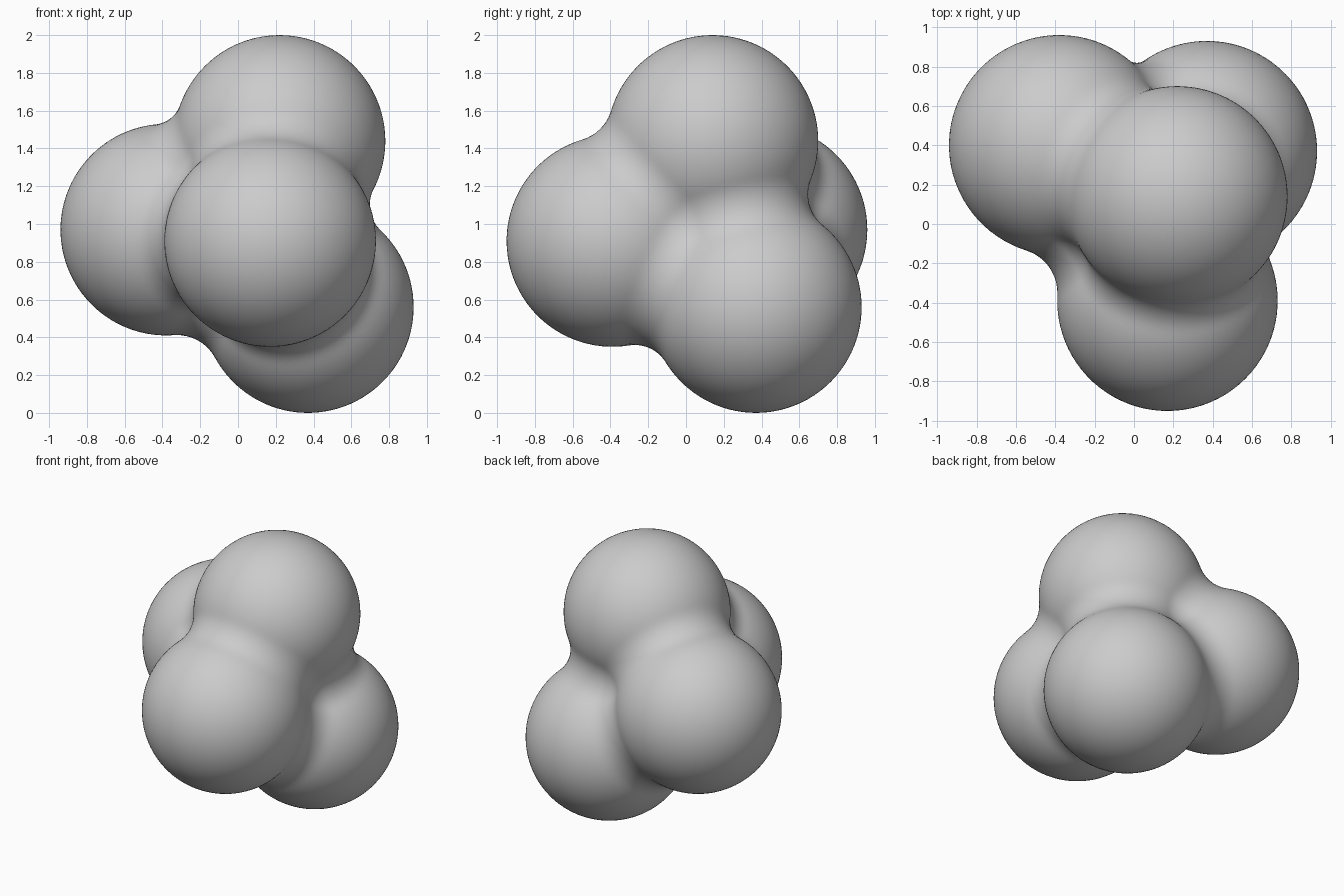
import bpy
import bmesh
from itertools import combinations
from mathutils import Vector

cube = bpy.data.objects.get("Cube")
if cube:
    bpy.data.objects.remove(cube, do_unlink=True)

# Four overlapping balls whose creases are filled by a rolling ball
BALL = 0.56
FILLET = 0.23
REACH = BALL + FILLET
lobes = {
    "top": Vector((0.22, 0.14, 1.44)),
    "front": Vector((0.17, -0.39, 0.91)),
    "right": Vector((-0.38, 0.40, 0.97)),
    "left": Vector((0.37, 0.37, 0.56)),
}
centres = list(lobes.values())
middle = sum(centres, Vector()) / len(centres)


def is_open(point):
    """True where the rolling ball's centre may stand."""
    return all((point - c).length > REACH - 1e-5 for c in centres)


# Circles along which the rolling ball touches two lobes
circles = []
for a, b in combinations(centres, 2):
    half = (b - a).length / 2
    circles.append(((a + b) / 2, (b - a).normalized(), (REACH**2 - half**2) ** 0.5))

# Resting points where it touches three lobes
rests = []
for a, b, c in combinations(centres, 3):
    u, v = b - a, c - a
    n = u.cross(v)
    hub = (n.cross(u) * v.length_squared + v.cross(n) * u.length_squared) / (2 * n.length_squared)
    lift = REACH**2 - hub.length_squared
    if lift > 0:
        step = n.normalized() * lift**0.5
        rests += [p for p in (a + hub + step, a + hub - step) if is_open(p)]


def inside(point):
    """True where the rolling ball cannot reach the point."""
    if is_open(point):
        return False
    spots = [c + (point - c).normalized() * REACH for c in centres]
    for mid, axis, radius in circles:
        flat = point - mid
        flat -= axis * flat.dot(axis)
        spots.append(mid + flat.normalized() * radius)
    near = [s for s in spots if (s - point).length < FILLET]
    if any((r - point).length < FILLET for r in rests):
        return False
    return not any(is_open(s) for s in near)


# Blended body: push each point of a fine sphere out to the surface
bm = bmesh.new()
bmesh.ops.create_icosphere(bm, subdivisions=6, radius=1)
for vert in bm.verts:
    way = vert.co.normalized()
    low, high = 0.0, 1.5
    for _ in range(13):
        t = (low + high) / 2
        if inside(middle + way * t):
            low = t
        else:
            high = t
    vert.co = middle + way * low
for face in bm.faces:
    face.smooth = True
mesh = bpy.data.meshes.new("blended_lobes")
bm.to_mesh(mesh)
bm.free()
body = bpy.data.objects.new("blended_lobes", mesh)
bpy.context.collection.objects.link(body)

# Plain grey colour
grey = bpy.data.materials.new("light_grey")
grey.use_nodes = True
colour = (0.6, 0.6, 0.6, 1)
grey.diffuse_color = colour
grey.node_tree.nodes["Principled BSDF"].inputs["Base Color"].default_value = colour
mesh.materials.append(grey)
